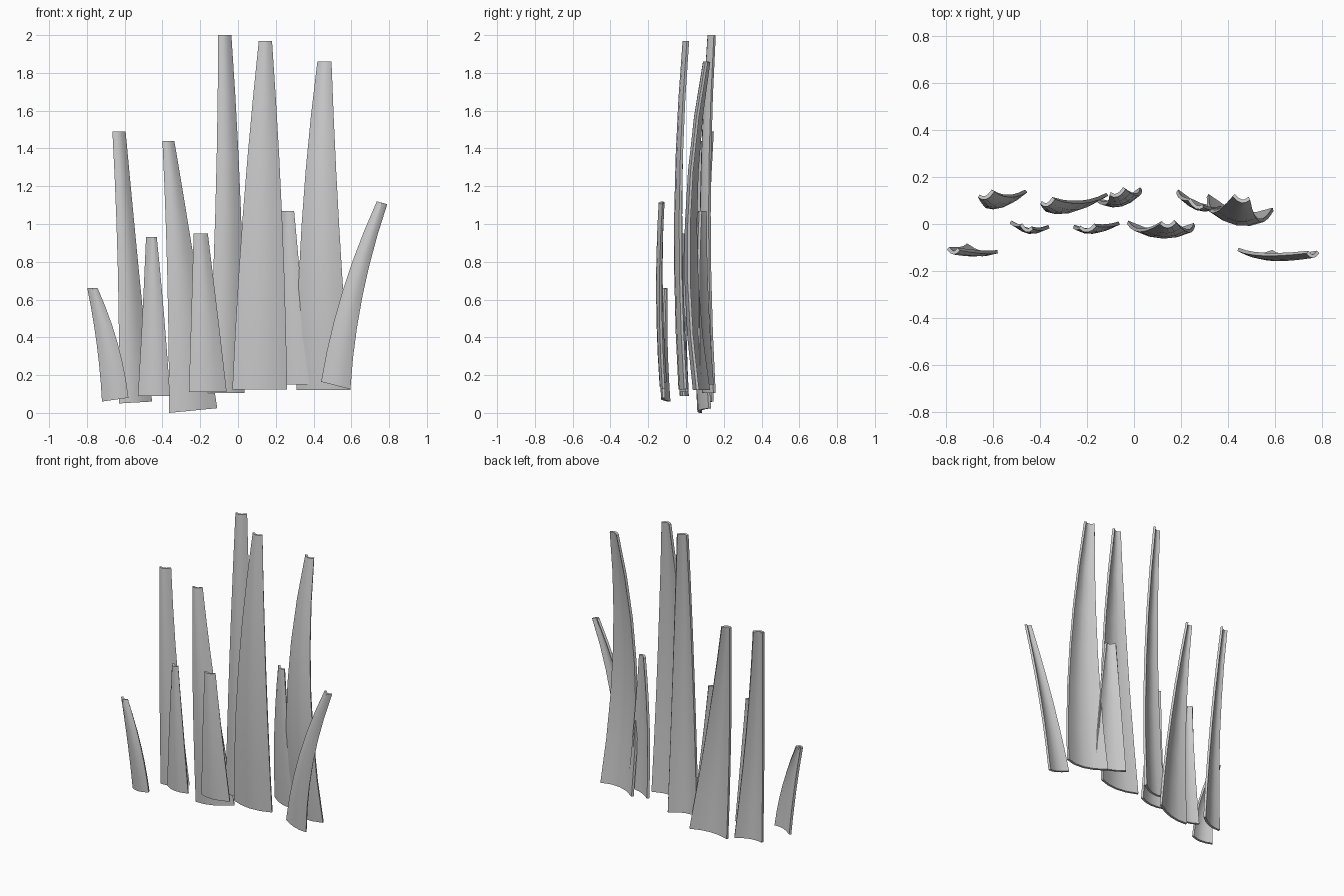
import bpy, bmesh

if "Cube" in bpy.data.objects:
    bpy.data.objects.remove(bpy.data.objects["Cube"])

ROWS, COLS, THICK = 6, 4, 0.015


def quad(a, b, c, tm, t):
    """Smooth curve through a (t=0), b (t=tm), c (t=1)."""
    return (a * (t - tm) * (t - 1) / tm + b * t * (t - 1) / (tm * (tm - 1))
            + c * t * (t - tm) / (1 - tm))


def blade(name, low, mid, top, yaw, depth=0.035, tilt=(0, 0)):
    """Tapered, bowed slat. Stations are (left x, right x, z, front y).
    yaw = how much further back the right edge sits, at the foot and tip."""
    bm = bmesh.new()
    tm = (mid[2] - low[2]) / (top[2] - low[2])
    grid = []
    for r in range(ROWS + 1):
        t = r / ROWS
        xl, xr, z, y = (quad(low[i], mid[i], top[i], tm, t) for i in range(4))
        z = low[2] + (top[2] - low[2]) * t
        d = depth + (0.02 - depth) * t
        w = yaw[0] + (yaw[1] - yaw[0]) * t
        dz = tilt[0] + (tilt[1] - tilt[0]) * t
        row = []
        for c in range(COLS + 1):
            u = c / COLS
            s = 2 * u - 1
            row.append(bm.verts.new((xl + (xr - xl) * u,
                                     y + d * s * s + w * s / 2,
                                     z + dz * u)))
        grid.append(row)
    for r in range(ROWS):
        for c in range(COLS):
            bm.faces.new((grid[r][c], grid[r][c + 1],
                          grid[r + 1][c + 1], grid[r + 1][c]))
    me = bpy.data.meshes.new(name)
    bm.to_mesh(me)
    bm.free()
    ob = bpy.data.objects.new(name, me)
    bpy.context.collection.objects.link(ob)
    m = ob.modifiers.new("thickness", 'SOLIDIFY')
    m.thickness, m.offset = THICK, -1
    bpy.context.view_layer.objects.active = ob
    ob.select_set(True)
    bpy.ops.object.modifier_apply(modifier=m.name)
    bpy.ops.object.shade_smooth_by_angle()
    ob.select_set(False)


# front row, short outer blades
blade("front_blade_left", (-.72, -.58, .06, -.13), (-.745, -.632, .34, -.138),
      (-.798, -.743, .66, -.13), (-.03, -.005), .02, (.02, 0))
blade("front_blade_right", (.44, .595, .165, -.14), (.54, .65, .60, -.158),
      (.735, .79, 1.12, -.145), (-.01, 0), .02, (-.04, -.015))

# middle row
blade("middle_blade_left", (-.53, -.36, .09, -.033), (-.507, -.39, .5, -.042),
      (-.487, -.43, .93, -.035), (-.02, -.015), .025)
blade("middle_blade_centre", (-.26, -.06, .11, -.035), (-.248, -.105, .5, -.042),
      (-.235, -.16, .95, -.035), (.015, .01), .025)
blade("middle_blade_tall", (-.03, .26, .125, -.04), (.022, .235, 1.0, -.063),
      (.11, .18, 1.97, -.018), (-.01, .005), .035)

# back row
blade("back_blade_far_left", (-.63, -.455, .05, .08), (-.636, -.525, .75, .07),
      (-.665, -.595, 1.49, .105), (.06, .025), .025, (.01, 0))
blade("back_blade_left", (-.365, -.11, 0, .065), (-.375, -.225, .75, .045),
      (-.40, -.337, 1.44, .075), (.05, .02), .03, (.025, 0))
blade("back_blade_tallest", (-.16, .035, .105, .09), (-.122, .018, 1.0, .075),
      (-.105, -.035, 2.0, .115), (.05, .025), .03)
blade("back_blade_short", (.18, .38, .15, .075), (.195, .34, .6, .06),
      (.23, .297, 1.07, .065), (-.07, -.03), .025)
blade("back_blade_right", (.31, .595, .12, .04), (.337, .535, 1.0, -.005),
      (.42, .495, 1.86, .09), (-.06, -.015), .045)
